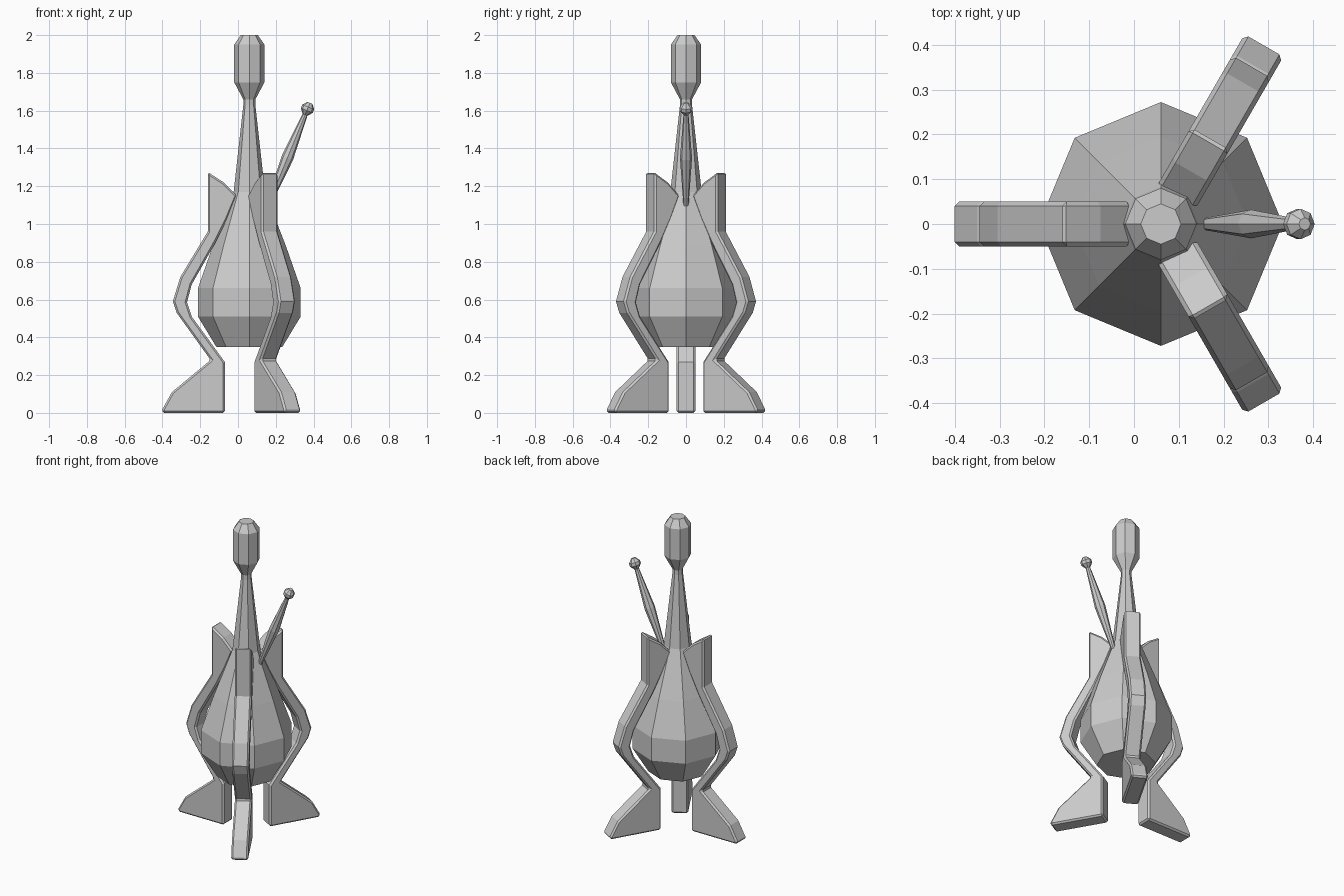
import bpy, bmesh, math
from mathutils import Matrix, Vector

cube = bpy.data.objects.get("Cube")
if cube:
    bpy.data.objects.remove(cube, do_unlink=True)

AXIS_X = 0.06

grey = bpy.data.materials.new("plain grey")
grey.use_nodes = True
colour = (0.6, 0.6, 0.6, 1)
grey.diffuse_color = colour
grey.node_tree.nodes["Principled BSDF"].inputs["Base Color"].default_value = colour


def finish(name, bm, matrix):
    bmesh.ops.recalc_face_normals(bm, faces=bm.faces)
    mesh = bpy.data.meshes.new(name)
    bm.to_mesh(mesh)
    bm.free()
    mesh.materials.append(grey)
    ob = bpy.data.objects.new(name, mesh)
    ob.matrix_world = matrix
    bpy.context.collection.objects.link(ob)
    return ob


def lathe(name, profile, matrix, sides=8):
    """Faceted solid of revolution from (radius, height) pairs."""
    bm = bmesh.new()
    rings = []
    for r, z in profile:
        angles = [math.tau * i / sides for i in range(sides)]
        rings.append([bm.verts.new((r * math.cos(a), r * math.sin(a), z)) for a in angles])
    for low, high in zip(rings, rings[1:]):
        for i in range(sides):
            j = (i + 1) % sides
            bm.faces.new((low[i], low[j], high[j], high[i]))
    bm.faces.new(rings[0])
    bm.faces.new(rings[-1])
    return finish(name, bm, matrix)


# Pear-shaped body with long neck and capped head
lathe("body", [(0.175, 0.35), (0.272, 0.51), (0.272, 0.66), (0.195, 0.88),
               (0.083, 1.17), (0.032, 1.63), (0.032, 1.66), (0.08, 1.75),
               (0.08, 1.95), (0.045, 2.0)], Matrix.Translation((AXIS_X, 0, 0)))

# Slanted rod with a knob at its tip
base, tip = Vector((0.155, 0, 1.09)), Vector((0.368, 0, 1.61))
rod = tip - base
length = rod.length
tilt = Matrix.Translation(base) @ Matrix.Rotation(math.atan2(rod.x, rod.z), 4, 'Y')
lathe("rod", [(0.013, 0), (0.032, length * 0.5), (0.013, length * 0.95)], tilt)
lathe("rod_knob", [(0.013, length - 0.035), (0.034, length - 0.01),
                   (0.034, length + 0.01), (0.014, length + 0.034)], tilt)

# Three curved legs: one outline in (radius, height), extruded and bevelled
outline = [(0.13, 0), (0.46, 0), (0.46, 0.02), (0.41, 0.11), (0.205, 0.28),
           (0.385, 0.53), (0.405, 0.59), (0.365, 0.72), (0.22, 0.96), (0.22, 1.275),
           (0.135, 1.22), (0.065, 1.15), (0.115, 1.03), (0.18, 0.9),
           (0.305, 0.68), (0.33, 0.585), (0.305, 0.51), (0.13, 0.27)]
for name, angle in (("right_leg", 180), ("back_leg", 60), ("front_leg", -60)):
    bm = bmesh.new()
    side = bm.faces.new([bm.verts.new((r, -0.05, z)) for r, z in outline])
    grown = bmesh.ops.extrude_face_region(bm, geom=[side])["geom"]
    bmesh.ops.translate(bm, vec=(0, 0.1, 0),
                        verts=[v for v in grown if isinstance(v, bmesh.types.BMVert)])
    place = Matrix.Translation((AXIS_X, 0, 0)) @ Matrix.Rotation(math.radians(angle), 4, 'Z')
    leg = finish(name, bm, place)
    bevel = leg.modifiers.new("edge bevel", 'BEVEL')
    bevel.width = 0.01
    bevel.segments = 1
    bevel.limit_method = 'ANGLE'
    bevel.angle_limit = math.radians(60)
